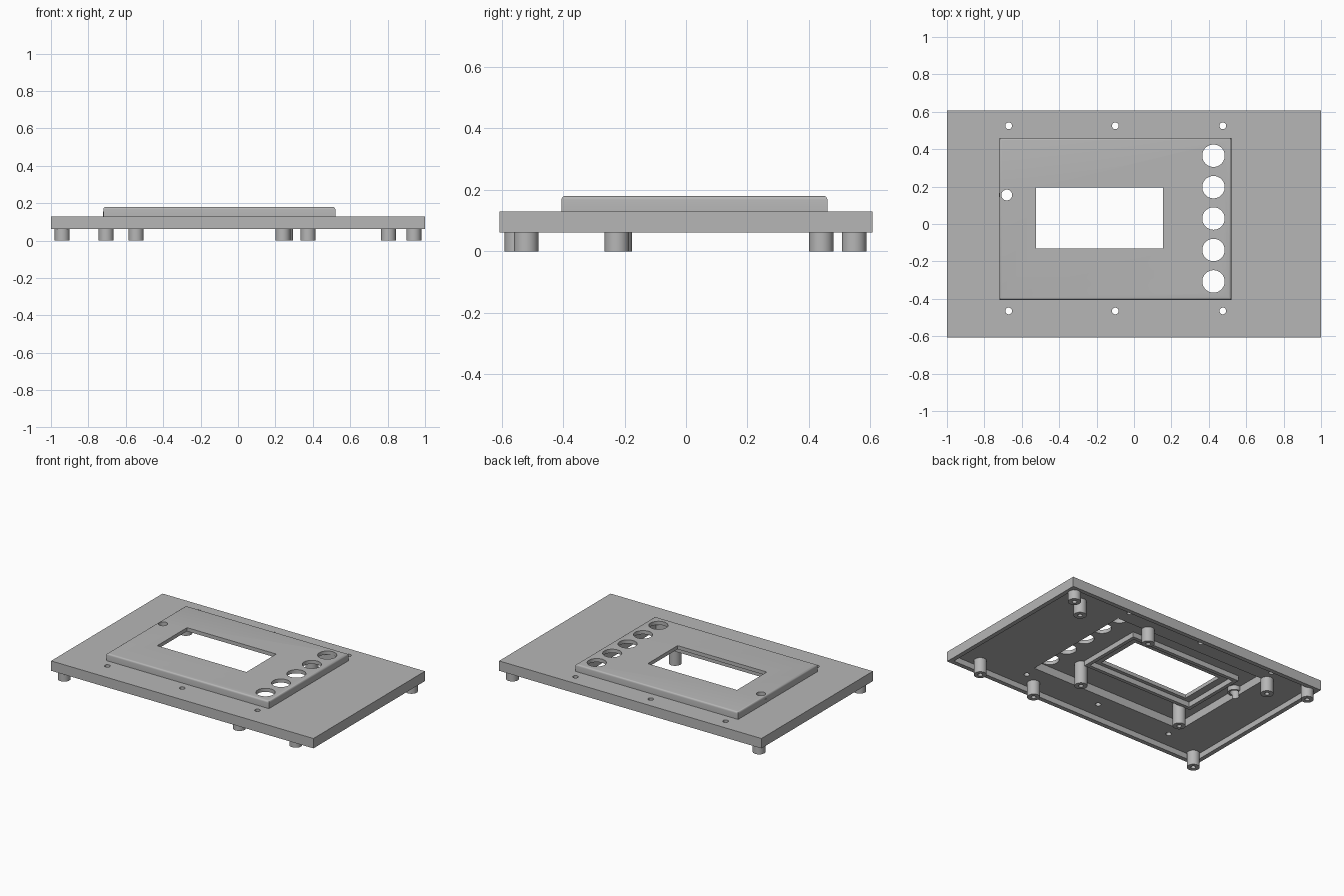
import bpy, bmesh, math
from mathutils import Matrix, Vector

cube = bpy.data.objects.get("Cube")
if cube:
    bpy.data.objects.remove(cube, do_unlink=True)

grey = bpy.data.materials.new("plain grey")
grey.use_nodes = True
grey.diffuse_color = (0.47, 0.47, 0.47, 1)
grey.node_tree.nodes["Principled BSDF"].inputs["Base Color"].default_value = (0.47, 0.47, 0.47, 1)


def finish(name, bm):
    mesh = bpy.data.meshes.new(name)
    bm.to_mesh(mesh)
    bm.free()
    mesh.materials.append(grey)
    obj = bpy.data.objects.new(name, mesh)
    bpy.context.collection.objects.link(obj)
    return obj


def box(name, x, y, z, round_top=0):
    bm = bmesh.new()
    bmesh.ops.create_cube(bm, size=1)
    for v in bm.verts:
        v.co = Vector([s[0] if c < 0 else s[1] for c, s in zip(v.co, (x, y, z))])
    if round_top:
        top = [e for e in bm.edges if all(v.co.z > z[1] - 0.001 for v in e.verts)]
        bmesh.ops.bevel(bm, geom=top, offset=round_top, segments=4, profile=0.5, affect='EDGES')
    return finish(name, bm)


def cylinder(name, x, y, r, z, sides=32):
    bm = bmesh.new()
    bmesh.ops.create_cone(bm, cap_ends=True, segments=sides, radius1=r, radius2=r,
                          depth=z[1] - z[0],
                          matrix=Matrix.Translation((x, y, sum(z) / 2)))
    return finish(name, bm)


def combine(target, tool, operation):
    """Apply a boolean and remove the tool."""
    mod = target.modifiers.new("cut", 'BOOLEAN')
    mod.object, mod.operation, mod.solver = tool, operation, 'EXACT'
    tool.hide_render = True
    graph = bpy.context.evaluated_depsgraph_get()
    mesh = bpy.data.meshes.new_from_object(target.evaluated_get(graph))
    target.modifiers.clear()
    target.data = mesh
    bpy.data.objects.remove(tool, do_unlink=True)


def cut(target, tool):
    combine(target, tool, 'DIFFERENCE')


parts = []
through = (-0.1, 0.3)

# Hollow cover with a raised, round-edged panel
cover = box("cover", (-1, 1), (-0.607, 0.607), (0.062, 0.13))
combine(cover, box("raised", (-0.72, 0.52), (-0.405, 0.46), (0.11, 0.18), 0.012), 'UNION')
cut(cover, box("hollow", (-0.97, 0.97), (-0.577, 0.577), (0.0, 0.1)))
cut(cover, box("panel_hollow", (-0.69, 0.49), (-0.375, 0.43), (0.05, 0.155)))
parts.append(cover)

# Display window, round button holes, indicator hole and screw holes
cut(cover, box("window", (-0.525, 0.155), (-0.13, 0.195), through))
for i in range(5):
    cut(cover, cylinder("button_hole", 0.425, 0.365 - i * 0.168, 0.06, through, 48))
cut(cover, cylinder("indicator_hole", -0.68, 0.155, 0.029, through))
for x in (-0.67, -0.1, 0.475):
    for y in (-0.465, 0.525):
        cut(cover, cylinder("screw_hole", x, y, 0.018, through, 24))

# Display frame hanging behind the window
frame = box("display_frame", (-0.6, 0.25), (-0.18, 0.29), (0.12, 0.157))
cut(frame, box("frame_opening", (-0.575, 0.225), (-0.155, 0.265), through))
parts.append(frame)

# Indicator collar
collar = cylinder("indicator_collar", -0.68, 0.155, 0.042, (0.125, 0.157))
cut(collar, cylinder("collar_bore", -0.68, 0.155, 0.029, through))
parts.append(collar)

# Mounting posts with blind screw bores
posts = {
    "corner_post": (0.11, [(-0.94, 0.547), (0.94, 0.547), (-0.94, -0.55)]),
    "board_post": (0.11, [(0.805, 0.44), (0.805, -0.52), (0.375, -0.52)]),
    "panel_edge_post": (0.12, [(0.255, 0.44), (-0.705, 0.44)]),
    "panel_post": (0.16, [(0.24, -0.225), (-0.545, -0.215)]),
}
for name, (top, spots) in posts.items():
    for x, y in spots:
        post = cylinder(name, x, y, 0.04, (0, top))
        cut(post, cylinder("post_bore", x, y, 0.015, (-0.05, 0.08), 20))
        parts.append(post)

# Smooth round walls, keep hard edges
bpy.ops.object.select_all(action='DESELECT')
for obj in parts:
    obj.select_set(True)
bpy.context.view_layer.objects.active = cover
bpy.ops.object.shade_smooth_by_angle(angle=math.radians(30))
